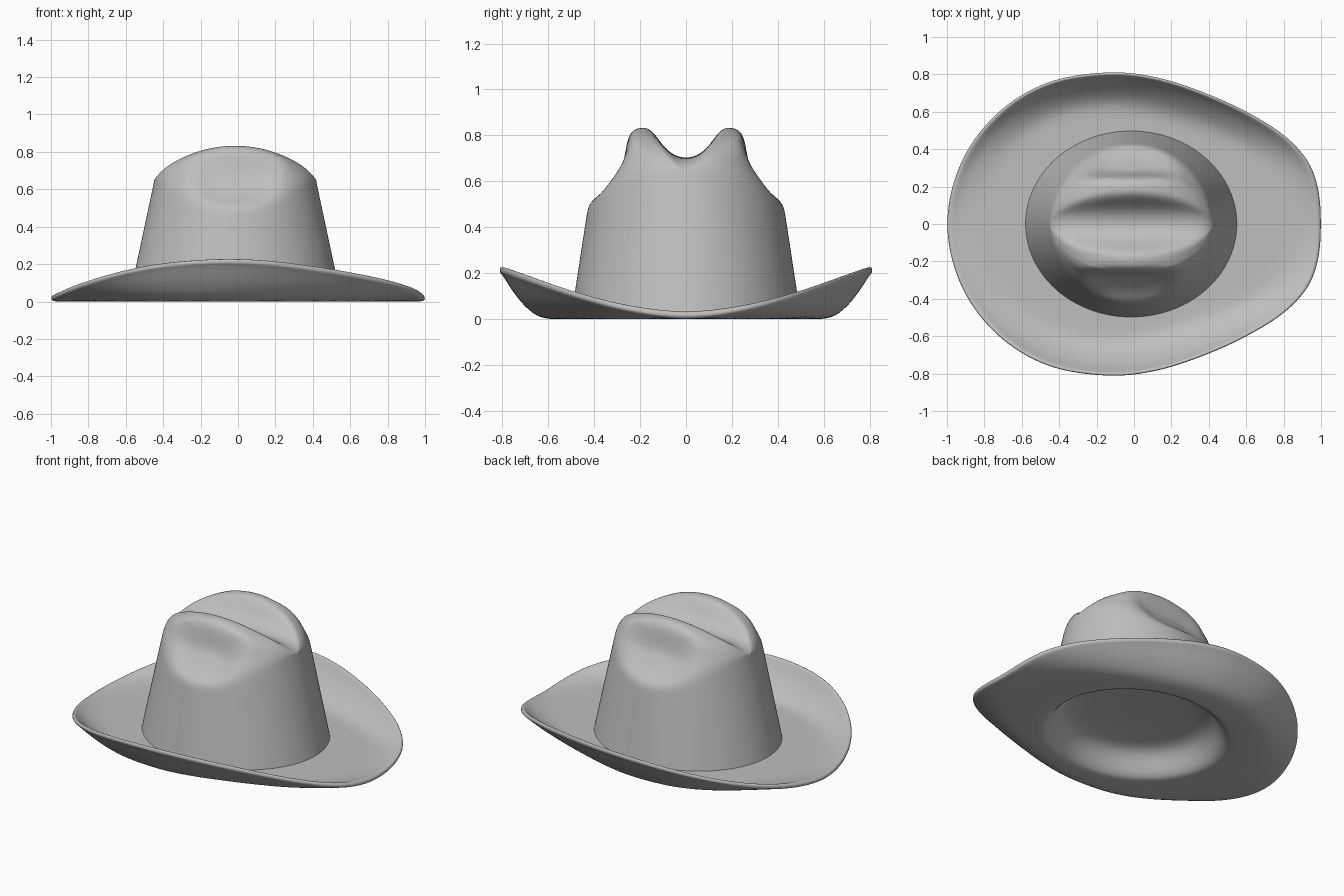
import bpy, bmesh, math
from mathutils import Vector

if "Cube" in bpy.data.objects:
    bpy.data.objects.remove(bpy.data.objects["Cube"])

felt = bpy.data.materials.new("grey_felt")
felt.use_nodes = True
GREY = (0.52, 0.52, 0.52, 1)
felt.diffuse_color = GREY
felt.node_tree.nodes["Principled BSDF"].inputs["Base Color"].default_value = GREY

CX = -0.015            # crown centre
BASE = (0.568, 0.5)    # crown half widths at the brim
RIM = (0.433, 0.426)   # crown half widths at the shoulder


def lerp(a, b, t):
    return a + (b - a) * t


def smooth(t):
    t = max(0, min(1, t))
    return t * t * (3 - 2 * t)


def table(points, x):
    """Straight-line lookup in a short list of (x, value) pairs."""
    if x <= points[0][0]:
        return points[0][1]
    for (x0, a), (x1, b) in zip(points, points[1:]):
        if x <= x1:
            return lerp(a, b, (x - x0) / (x1 - x0))
    return points[-1][1]


def add_grid(bm, rows, wrap):
    verts = [[bm.verts.new(p) for p in row] for row in rows]
    for a, b in zip(verts, verts[1:]):
        for j in range(len(a) if wrap else len(a) - 1):
            k = (j + 1) % len(a)
            bm.faces.new((a[j], a[k], b[k], b[j]))


def finish(bm, name, levels):
    bmesh.ops.remove_doubles(bm, verts=bm.verts, dist=0.0002)
    bmesh.ops.recalc_face_normals(bm, faces=bm.faces)
    for f in bm.faces:
        f.smooth = True
    mesh = bpy.data.meshes.new(name)
    bm.to_mesh(mesh)
    bm.free()
    mesh.materials.append(felt)
    obj = bpy.data.objects.new(name, mesh)
    bpy.context.collection.objects.link(obj)
    mod = obj.modifiers.new("Subdivision", "SUBSURF")
    mod.levels = mod.render_levels = levels


# Crown: tapered wall, then a creased top with a pinch on either side
N = 24
VALLEY = [(0, 0), (0.11, 0.08), (0.22, 0.33), (0.33, 0.86), (0.4, 1)]
DENTED = [(0.46, 1), (0.54, 0.98), (0.6, 0.86), (0.625, 0.62), (0.66, 0.46),
          (0.82, 0.2), (1, 0)]
ROUNDED = [(0.46, 1), (0.6, 0.93), (0.7, 0.82), (0.82, 0.59), (0.92, 0.33), (1, 0)]


def shoulder(X):
    return 0.5 + 0.15 * X * X


def wall_point(angle, k):
    c, s = math.cos(angle), math.sin(angle)
    return (CX + lerp(BASE[0], RIM[0], k) * c, lerp(BASE[1], RIM[1], k) * s,
            lerp(0.02, shoulder(c), k))


def top_point(angle, u):
    X, a = math.cos(angle), abs(u)
    crease = 0.70 - 0.05 * X ** 10
    ridge = 0.834 - 0.15 * X * X - 0.034 * X ** 10
    if a < 0.46:
        z = lerp(crease, ridge, table(VALLEY, a))
    else:
        # The pinch runs straight along x and fades out towards the ends
        s = max(math.sin(angle), 0.78)
        floor = table(DENTED, s)
        dented = (table(DENTED, a * s) - floor) / (1 - floor)
        blend = smooth((abs(X) - 0.25) / 0.6)
        z = lerp(shoulder(X), ridge, lerp(dented, table(ROUNDED, a), blend))
    return (CX + RIM[0] * X, RIM[1] * math.sin(angle) * u, z)


half = [0.11, 0.22, 0.33, 0.4, 0.46, 0.54, 0.6, 0.625, 0.66, 0.7, 0.75, 0.82, 0.92, 1]
columns = [-u for u in reversed(half)] + [0] + half
bm = bmesh.new()
add_grid(bm, [[wall_point(math.pi * i / N, k) for i in range(2 * N)]
              for k in (0, 0.3, 0.6, 0.88, 1)], True)
add_grid(bm, [[top_point(math.pi * i / N, u) for u in columns]
              for i in range(N + 1)], False)
finish(bm, "crown", 2)

# Brim outline: one side as a smooth curve, mirrored to the other
side = [(1, 0), (0.985, 0.19), (0.925, 0.345), (0.79, 0.485), (0.58, 0.612),
        (0.35, 0.713), (0.12, 0.785), (-0.12, 0.812), (-0.41, 0.774),
        (-0.645, 0.662), (-0.835, 0.48), (-0.955, 0.255), (-1, 0)]
ctrl = [Vector(p) for p in side + [(x, -y) for x, y in side[-2:0:-1]]]
outline = []
for i in range(len(ctrl)):
    p0, p1, p2, p3 = (ctrl[(i + j) % len(ctrl)] for j in (-1, 0, 1, 2))
    for t in (0, 0.25, 0.5, 0.75):
        outline.append(0.5 * (2 * p1 + (p2 - p0) * t
                              + (2 * p0 - 5 * p1 + 4 * p2 - p3) * t * t
                              + (3 * p1 - p0 - 3 * p2 + p3) * t ** 3))


def brim_point(p, t, dz):
    """t runs from -1 (centre) over 0 (crown base) to 1 (outer edge)."""
    angle = math.atan2(p.y / BASE[1], (p.x - CX) / BASE[0])
    e = Vector((BASE[0] * math.cos(angle), BASE[1] * math.sin(angle)))
    e = e * (1 + min(t, 0)) + Vector((CX, 0))
    q = e.lerp(p, max(t, 0))
    # The brim curls up within a band of even width along its edge
    curl = max(0, min(1, 1 - ((p - q).length - 0.012) / 0.2))
    lift = 0.197 * (abs(p.y) / 0.81) ** 1.75 * (1 + 0.12 * p.x)
    return (q.x, q.y, dz + lift * curl ** 1.8)


# Section: head opening, underside, rolled edge, upper side
section = [(-1, 0.16), (-0.6, 0.16), (-0.32, 0.153), (-0.21, 0.13), (-0.14, 0.085),
           (-0.085, 0.037), (-0.03, 0.007), (0.03, 0)]
flat = [0.15, 0.3, 0.45, 0.55, 0.64, 0.72, 0.79, 0.85]
section += [(t, 0) for t in flat + [0.91]]
section += [(0.97, 0.001), (0.995, 0.008), (1, 0.018), (0.99, 0.03), (0.96, 0.035)]
section += [(0.92, 0.032)]
section += [(t, 0.028) for t in flat[::-1] + [0, -0.03]]
bm = bmesh.new()
add_grid(bm, [[brim_point(p, t, dz) for p in outline] for t, dz in section], True)
finish(bm, "brim", 1)
